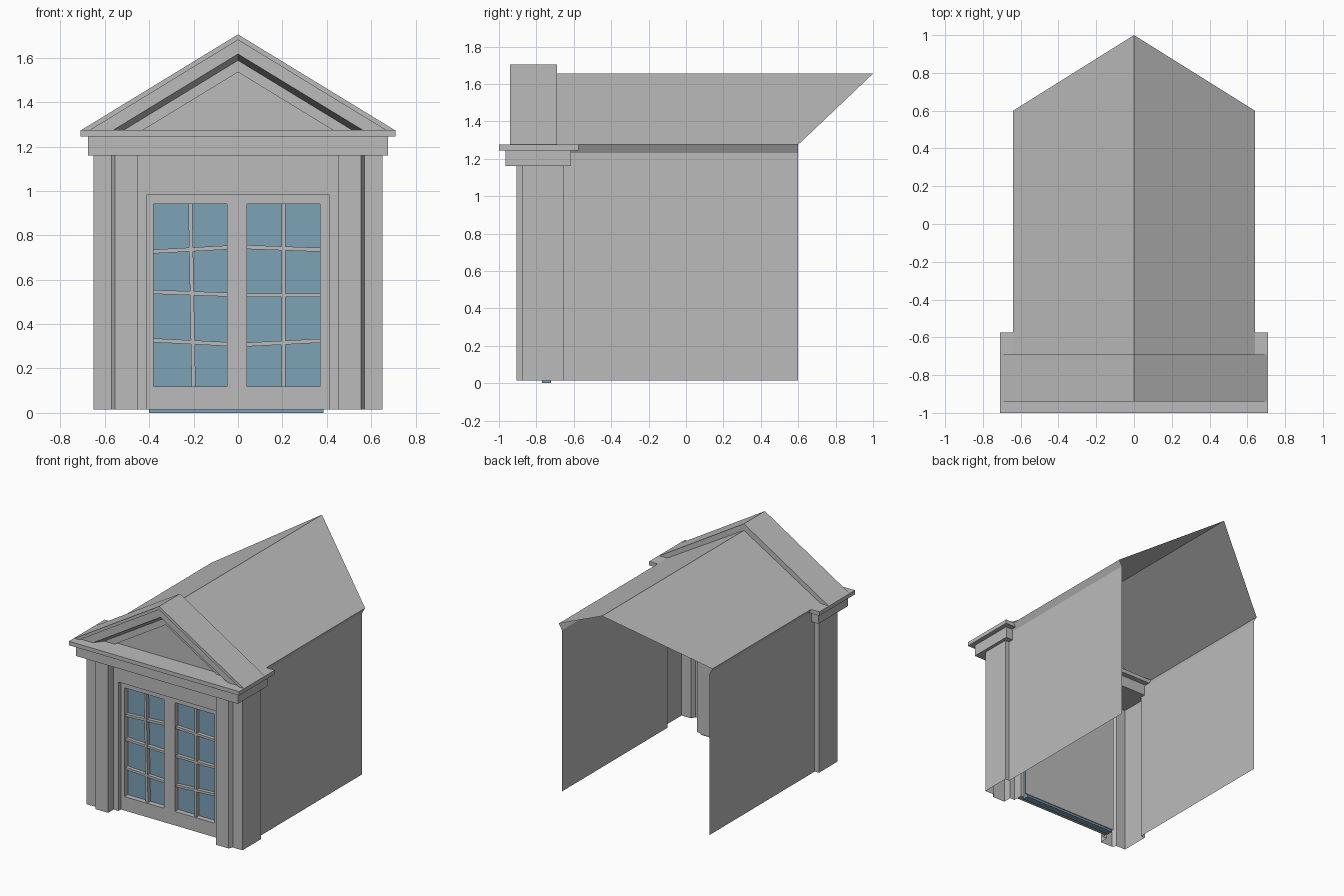
import bpy

cube = bpy.data.objects.get("Cube")
if cube:
    bpy.data.objects.remove(cube, do_unlink=True)


def make_material(name, rgb):
    mat = bpy.data.materials.new(name)
    mat.use_nodes = True
    color = (*rgb, 1)
    mat.diffuse_color = color
    mat.node_tree.nodes["Principled BSDF"].inputs["Base Color"].default_value = color
    return mat


stone = make_material("painted_grey", (0.5, 0.5, 0.5))
glass = make_material("window_blue", (0.2, 0.36, 0.47))


def add_mesh(name, verts, faces, mat=stone, mirror=False):
    mesh = bpy.data.meshes.new(name)
    mesh.from_pydata(verts, [], faces)
    mesh.materials.append(mat)
    obj = bpy.data.objects.new(name, mesh)
    bpy.context.collection.objects.link(obj)
    if mirror:
        obj.modifiers.new("mirror", "MIRROR")
    return obj


def strip(name, row_a, row_b, mirror=True):
    """Sheet of quads between two matching rows of points."""
    n = len(row_a)
    faces = [(i, i + 1, n + i + 1, n + i) for i in range(n - 1)]
    return add_mesh(name, row_a + row_b, faces, mirror=mirror)


def prism(name, outline, y0, y1, mat=stone):
    """Counter-clockwise front outline (x, z) pushed from y0 back to y1."""
    n = len(outline)
    verts = [(x, y, z) for y in (y0, y1) for x, z in outline]
    faces = [tuple(range(n)), tuple(reversed(range(n, 2 * n)))]
    faces += [(i, n + i, n + (i + 1) % n, (i + 1) % n) for i in range(n)]
    return add_mesh(name, verts, faces, mat)


def box(name, x0, x1, y0, y1, z0, z1, mat=stone):
    return prism(name, [(x0, z0), (x1, z0), (x1, z1), (x0, z1)], y0, y1, mat)


BASE, BEAM, EAVE = 0.015, 1.16, 1.275

# Stepped corner pilasters
profile = [(.41, -.81), (.41, -.84), (.45, -.84), (.45, -.905), (.555, -.905),
           (.57, -.875), (.65, -.875), (.65, -.655), (.615, -.655)]
strip("pilasters", [(x, y, BASE) for x, y in profile],
      [(x, y, BEAM) for x, y in profile])

# Side walls, eave lips and the roof with its raked back end
def long_panel(name, section, front):
    rows = [[(x, front, z) for x, z, _ in section],
            [(x, back, z) for x, z, back in section]]
    obj = strip(name, rows[0], rows[1])
    obj.data.flip_normals()
    return obj


long_panel("side_walls", [(.615, BASE, .6), (.615, 1.23, .6)], -.655)
long_panel("roof", [(.615, 1.23, .6), (.64, EAVE, .6), (0, 1.655, 1)], -.69)

# Beam and cornice over the pilasters
box("beam", -.675, .675, -.965, -.615, BEAM, 1.245)
box("cornice", -.71, .71, -1, -.575, 1.245, EAVE)

# Pediment: nested triangles stepping back to the inner panel
steps = [(1.705, -.69), (1.705, -.94), (1.68, -.94), (1.68, -.925),
         (1.617, -.925), (1.588, -.86), (1.535, -.86), (1.535, -.835)]
verts, faces = [], [(0, 1, 2)]
for peak, y in steps:
    half = (peak - EAVE) / .61
    verts += [(-half, y, EAVE), (0, y, peak), (half, y, EAVE)]
for k in range(0, len(verts) - 3, 3):
    for i in range(3):
        j = (i + 1) % 3
        faces.append((k + i, k + 3 + i, k + 3 + j, k + j))
last = len(verts) - 3
faces.append((last + 2, last + 1, last))
add_mesh("pediment", verts, faces)

# Panel over the doors and the lining behind them
box("transom_panel", -.41, .41, -.838, -.72, .985, BEAM)
box("door_lining", -.41, .41, -.722, -.715, BASE, .985)
box("glass_sheet", -.4, .385, -.77, -.722, 0, .96, glass)

# Door frame
for name, x0, x1 in (("left_stile", .37, .41), ("middle_stile", -.05, .04),
                     ("right_stile", -.41, -.38)):
    box(name, x0, x1, -.81, -.765, BASE, .985)
for side, x0, x1 in (("right", -.38, -.05), ("left", .04, .37)):
    box(side + "_bottom_rail", x0, x1, -.81, -.765, BASE, .12)
    box(side + "_top_rail", x0, x1, -.81, -.765, .94, .985)

# Slightly crooked glazing bars: heights at both ends of each bar
W = .009
bars = {"right": (-.38, -.05, -.215, -.2, [(.727, .745), (.545, .533), (.327, .31)]),
        "left": (.04, .37, .205, .205, [(.747, .735), (.53, .53), (.308, .325)])}
for side, (x0, x1, top, bottom, heights) in bars.items():
    prism(side + "_upright_bar", [(bottom - W, .12), (bottom + W, .12),
                                  (top + W, .94), (top - W, .94)], -.8, -.765)
    for a, b in heights:
        prism(side + "_cross_bar", [(x0, a - W), (x1, b - W), (x1, b + W),
                                    (x0, a + W)], -.797, -.765)
